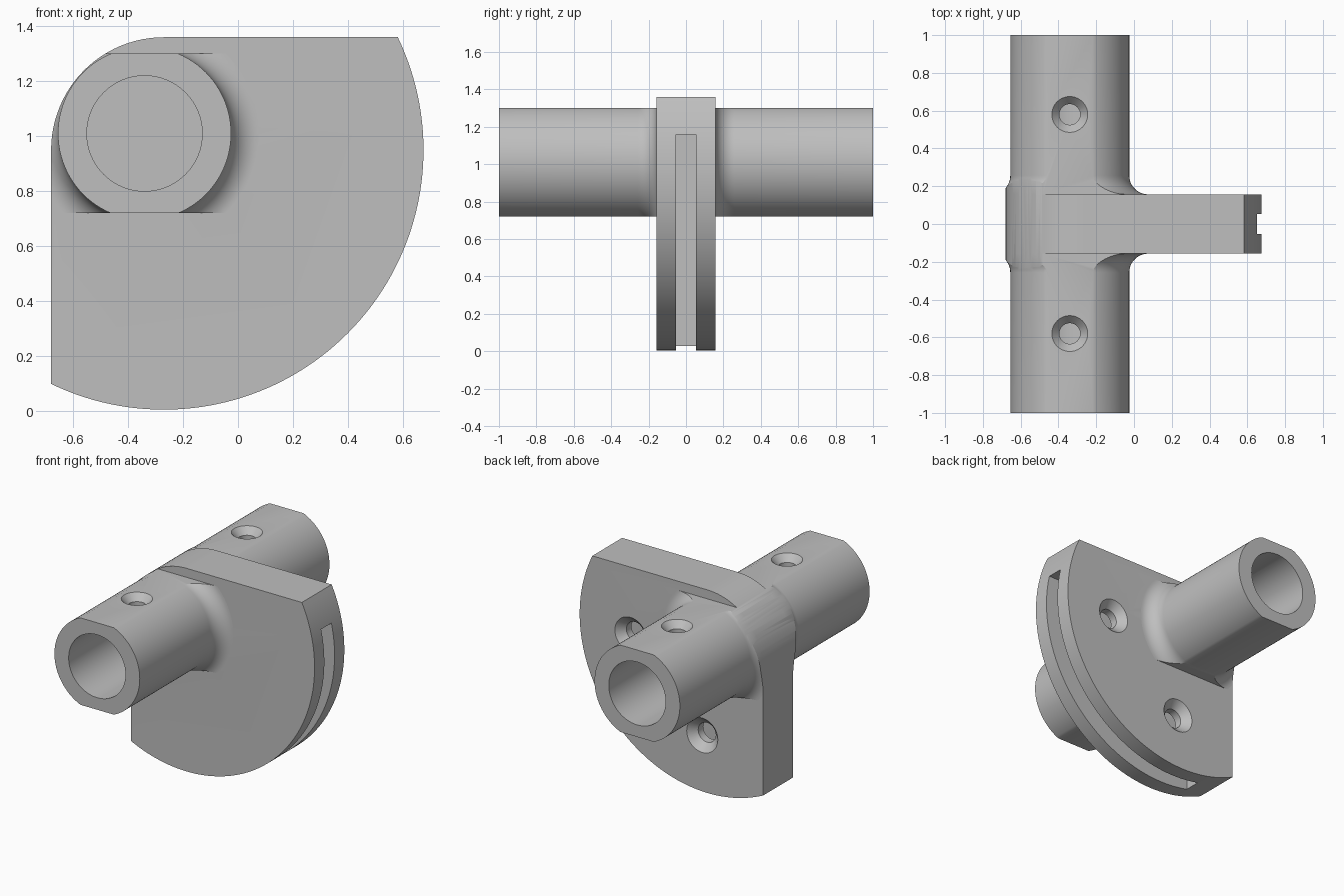
import bpy, bmesh, math
from mathutils import Vector

cube = bpy.data.objects.get("Cube")
if cube:
    bpy.data.objects.remove(cube, do_unlink=True)

GREY = (0.52, 0.52, 0.52, 1)
mat = bpy.data.materials.new("plain grey")
mat.use_nodes = True
mat.diffuse_color = GREY
mat.node_tree.nodes["Principled BSDF"].inputs["Base Color"].default_value = GREY

ARC_X, ARC_Z, RIM, CORNER = -0.27, 0.95, 0.945, 0.41   # plate arcs share a centre
TUBE_X, TUBE_Z, TUBE_R, BORE_R = -0.34, 1.01, 0.315, 0.21
HALF, FILLET = 0.157, 0.1                               # half plate thickness


def make(name, bm):
    bmesh.ops.recalc_face_normals(bm, faces=bm.faces)
    mesh = bpy.data.meshes.new(name)
    bm.to_mesh(mesh)
    bm.free()
    mesh.materials.append(mat)
    obj = bpy.data.objects.new(name, mesh)
    bpy.context.collection.objects.link(obj)
    return obj


def box(name, low, high):
    bm = bmesh.new()
    bmesh.ops.create_cube(bm, size=1)
    for v in bm.verts:
        v.co = [h if c > 0 else l for c, l, h in zip(v.co, low, high)]
    return make(name, bm)


def prism(name, outline, half):
    bm = bmesh.new()
    face = bm.faces.new([bm.verts.new((x, -half, z)) for x, z in outline])
    out = bmesh.ops.extrude_face_region(bm, geom=[face])["geom"]
    for v in out:
        if isinstance(v, bmesh.types.BMVert):
            v.co.y = half
    return make(name, bm)


def lathe(name, profile, centre, axis, steps=64):
    """Closed solid turned from (radius, height) points about an axis."""
    bm = bmesh.new()
    turn = Vector((0, 0, 1)).rotation_difference(Vector(axis))
    rings = []
    for r, h in profile:
        ring = []
        for i in range(steps):
            a = math.tau * i / steps
            p = Vector((r * math.cos(a), r * math.sin(a), h))
            ring.append(bm.verts.new(turn @ p + Vector(centre)))
        rings.append(ring)
    for a, b in zip(rings, rings[1:]):
        for i in range(steps):
            j = (i + 1) % steps
            bm.faces.new((a[i], a[j], b[j], b[i]))
    bm.faces.new(rings[0])
    bm.faces.new(rings[-1])
    return make(name, bm)


def combine(target, tool, operation):
    mod = target.modifiers.new("combine", "BOOLEAN")
    mod.operation, mod.solver, mod.object = operation, "EXACT", tool
    bpy.context.view_layer.objects.active = target
    bpy.ops.object.modifier_apply(modifier=mod.name)
    bpy.data.objects.remove(tool, do_unlink=True)


def arc(radius, start, end, steps):
    angles = [math.radians(start + (end - start) * i / steps) for i in range(steps + 1)]
    return [(ARC_X + radius * math.cos(a), ARC_Z + radius * math.sin(a)) for a in angles]


# Plate outline: round upper corner, flat top and side, large curved rim
spread = math.degrees(math.asin(CORNER / RIM))
outline = arc(CORNER, 180, 90, 24) + arc(RIM, spread, -90 - spread, 72)
bracket = prism("pivot_bracket", outline, HALF)

# Tube with a concave flare where it meets the plate
flare = []
for i in range(13):
    a = math.radians(90 * i / 12)
    flare.append((TUBE_R + FILLET * (1 - math.cos(a)),
                  HALF + FILLET * (1 - math.sin(a))))
flare.sort(key=lambda p: p[1])
half_profile = flare + [(TUBE_R, 1)]
profile = [(r, -h) for r, h in reversed(half_profile)] + half_profile
tube = lathe("tube", profile, (TUBE_X, 0, TUBE_Z), (0, 1, 0), 96)

# Trim the tube to its two flats and to the plate outline
combine(tube, box("flats", (-2, -2, 0.72), (2, 2, 1.3)), "INTERSECT")
combine(tube, prism("outline_trim", outline, 1.2), "INTERSECT")
combine(bracket, tube, "UNION")

# Pocket open along the rim
combine(bracket, box("pocket", (-0.48, -0.054, -0.3), (1, 0.054, 1.16)), "DIFFERENCE")

# Blind bores and countersunk set screw holes, one per tube end
for side in (-1, 1):
    bore = lathe("bore", [(BORE_R, HALF), (BORE_R, 1.1)],
                 (TUBE_X, 0, TUBE_Z), (0, side, 0))
    combine(bracket, bore, "DIFFERENCE")
    screw = lathe("screw_hole", [(0.055, -0.2), (0.055, -0.045), (0.095, 0), (0.105, 0.011)],
                  (TUBE_X, side * 0.58, 1.3), (0, 0, 1), 40)
    combine(bracket, screw, "DIFFERENCE")

# Countersunk holes in the back of the plate, ending blind past the pocket
for x, z in ((-0.23, 0.38), (0.3, 0.91)):
    screw = lathe("plate_hole", [(0.065, -0.27), (0.065, -0.05), (0.115, 0), (0.125, 0.01)],
                  (x, HALF, z), (0, 1, 0), 40)
    combine(bracket, screw, "DIFFERENCE")

# Smooth the curved surfaces and keep the edges crisp
bpy.ops.object.select_all(action="DESELECT")
bracket.select_set(True)
bpy.context.view_layer.objects.active = bracket
bpy.ops.object.shade_smooth_by_angle(angle=math.radians(25))
